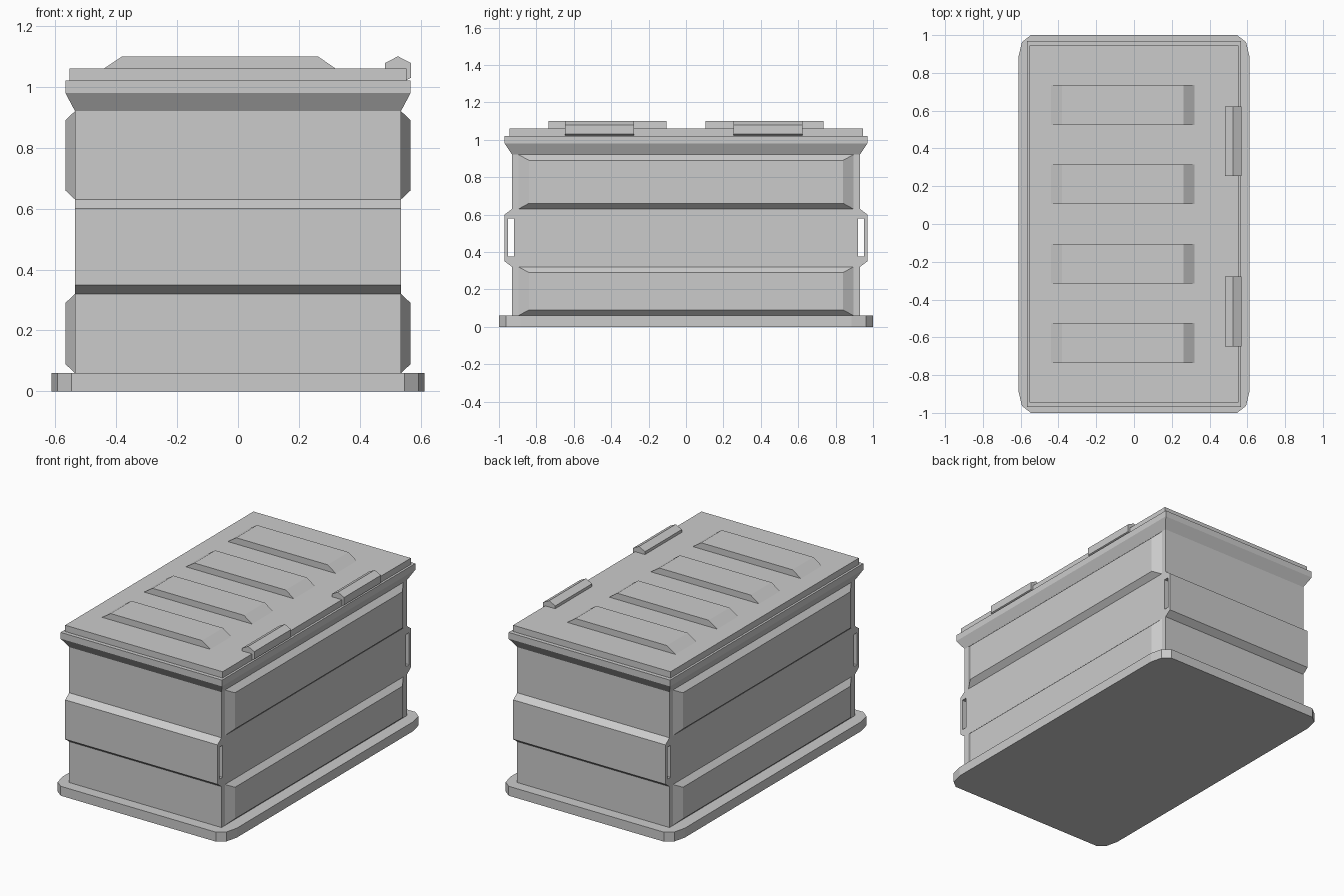
import bpy
import bmesh
from mathutils import Vector

if "Cube" in bpy.data.objects:
    bpy.data.objects.remove(bpy.data.objects["Cube"])


def loft(name, rings):
    """Closed solid through a list of matching point rings."""
    bm = bmesh.new()
    loops = [[bm.verts.new(p) for p in ring] for ring in rings]
    n = len(loops[0])
    for a, b in zip(loops, loops[1:]):
        for i in range(n):
            j = (i + 1) % n
            bm.faces.new((a[i], a[j], b[j], b[i]))
    bm.faces.new(loops[0])
    bm.faces.new(loops[-1])
    bmesh.ops.recalc_face_normals(bm, faces=bm.faces)
    mesh = bpy.data.meshes.new(name)
    bm.to_mesh(mesh)
    bm.free()
    obj = bpy.data.objects.new(name, mesh)
    bpy.context.collection.objects.link(obj)
    return obj


def rect(x, y, z):
    return [(-x, -y, z), (x, -y, z), (x, y, z), (-x, y, z)]


def box(name, lo, hi):
    (x0, y0, z0), (x1, y1, z1) = lo, hi
    return loft(name, [[(x0, y0, z), (x1, y0, z), (x1, y1, z), (x0, y1, z)]
                       for z in (z0, z1)])


def extrude_x(name, yz, half):
    return loft(name, [[(x, y, z) for y, z in yz] for x in (-half, half)])


def extrude_y(name, xz, y0, y1):
    return loft(name, [[(x, y, z) for x, z in xz] for y in (y0, y1)])


# Base plate with clipped corners
corner = [(0.612, 0.885), (0.593, 0.963), (0.546, 1.0)]
outline = (corner + [(-x, y) for x, y in reversed(corner)]
           + [(-x, -y) for x, y in corner]
           + [(x, -y) for x, y in reversed(corner)])
loft("base_plate", [[(x, y, z) for x, y in outline] for z in (0, 0.06)])

# Body with a protruding band across the front and back
side = [(0.93, 0.06), (0.93, 0.32), (0.97, 0.35),
        (0.97, 0.60), (0.93, 0.63), (0.93, 0.92)]
body = extrude_x("body", side + [(-y, z) for y, z in reversed(side)], 0.535)

# Handle slots running through the bands
for s, label in ((-1, "front"), (1, "back")):
    ys = sorted((s * 0.92, s * 0.952))
    slot = box(label + "_slot_cutter", (-0.8, ys[0], 0.375), (0.8, ys[1], 0.578))
    slot.hide_render = True
    slot.hide_viewport = True
    cut = body.modifiers.new(label + "_slot", 'BOOLEAN')
    cut.operation = 'DIFFERENCE'
    cut.solver = 'EXACT'
    cut.object = slot

# Raised bevelled panels on both long sides
for s, label in ((-1, "left"), (1, "right")):
    for z0, z1, level in ((0.06, 0.32, "lower"), (0.63, 0.92, "upper")):
        def panel_ring(x, y, inset):
            a, b = z0 + inset, z1 - inset
            return [(s * x, -y, a), (s * x, y, a), (s * x, y, b), (s * x, -y, b)]
        loft(f"{label}_{level}_panel",
             [panel_ring(0.53, 0.895, 0), panel_ring(0.535, 0.895, 0),
              panel_ring(0.567, 0.84, 0.03)])

# Flared rim and lid
loft("rim", [rect(0.535, 0.93, 0.92), rect(0.567, 0.97, 0.98),
             rect(0.567, 0.97, 1.02)])
loft("lid", [rect(0.553, 0.945, 1.02), rect(0.553, 0.945, 1.06)])

# Four lid ridges with sloped ends
ridge = [(-0.44, 1.06), (0.32, 1.06), (0.262, 1.10), (-0.38, 1.10)]
for i, y in enumerate((-0.63, -0.21, 0.21, 0.63)):
    extrude_y(f"lid_ridge_{i + 1}", ridge, y - 0.105, y + 0.105)

# Two hinges hooked over the right edge of the lid
hinge = [(0.483, 1.05), (0.55, 1.05), (0.55, 1.02), (0.568, 1.03),
         (0.568, 1.078), (0.525, 1.10), (0.483, 1.078)]
for i, y in enumerate((-0.463, 0.438)):
    extrude_y(f"hinge_{i + 1}", hinge, y - 0.185, y + 0.185)
